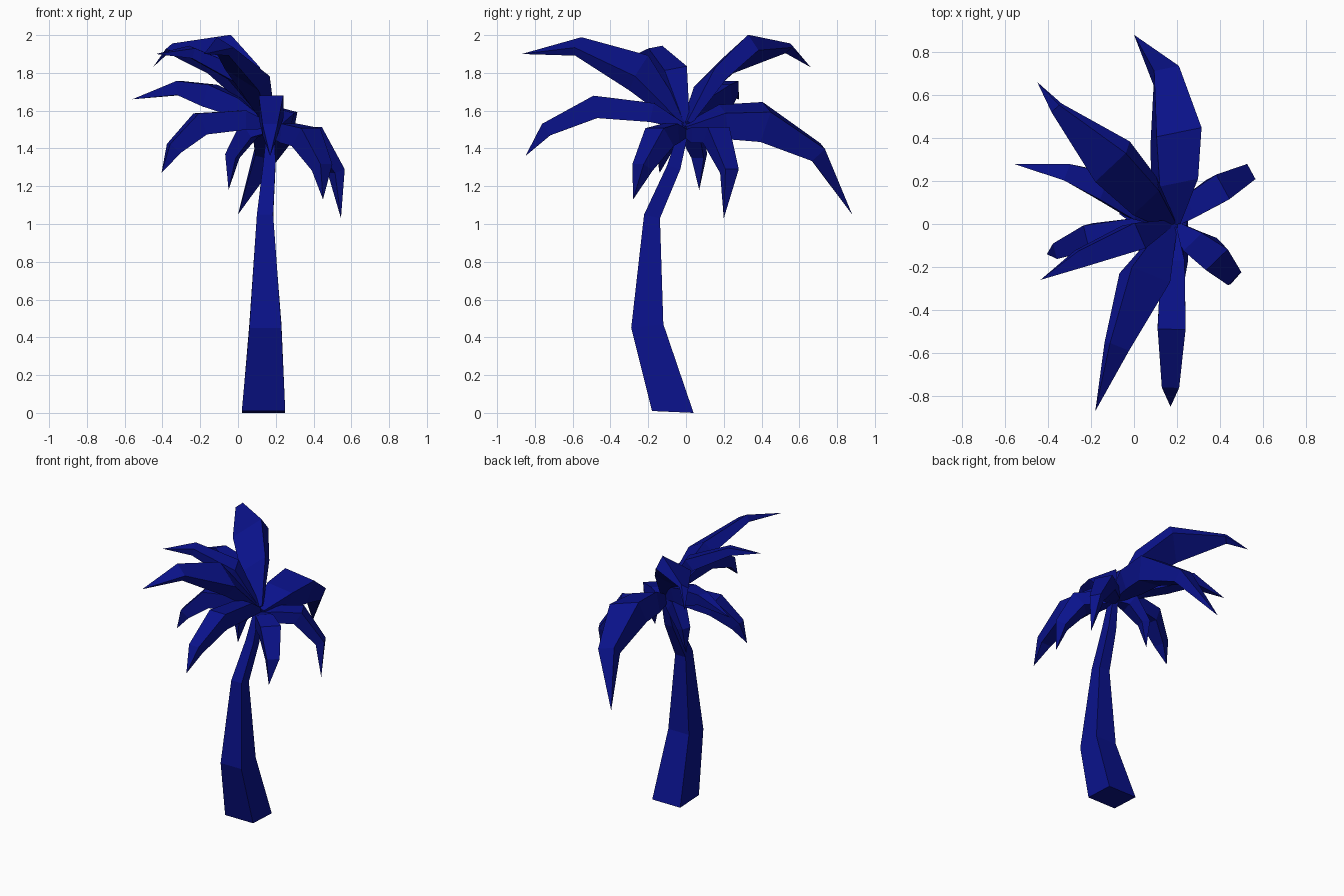
import bpy, bmesh
from math import sin, cos, radians
from mathutils import Vector

if "Cube" in bpy.data.objects:
    bpy.data.objects.remove(bpy.data.objects["Cube"])

mat = bpy.data.materials.new("deep_blue")
mat.diffuse_color = (0.003, 0.006, 0.26, 1)
mat.use_nodes = True
mat.node_tree.nodes["Principled BSDF"].inputs["Base Color"].default_value = mat.diffuse_color


def loft(name, rings, tip=None):
    """Skin four-sided rings into a closed flat-faced solid, optionally ending in a point."""
    bm = bmesh.new()
    loops = [[bm.verts.new(p) for p in r] for r in rings]
    bm.faces.new(loops[0][::-1])
    for a, b in zip(loops, loops[1:]):
        for i in range(4):
            j = (i + 1) % 4
            bm.faces.new((a[i], a[j], b[j], b[i]))
    if tip is None:
        bm.faces.new(loops[-1])
    else:
        t = bm.verts.new(tip)
        for i in range(4):
            bm.faces.new((loops[-1][i], loops[-1][(i + 1) % 4], t))
    bmesh.ops.recalc_face_normals(bm, faces=bm.faces)
    me = bpy.data.meshes.new(name)
    bm.to_mesh(me)
    bm.free()
    me.materials.append(mat)
    ob = bpy.data.objects.new(name, me)
    bpy.context.collection.objects.link(ob)


def frond(name, width, height, roll, pts, end=0.62):
    """Box-section leaf along a path; roll lifts the right-hand edge."""
    p = [Vector(q) for q in pts]
    scale = [0.28, 0.85, 1, end] if len(p) == 5 else [0.28, 1, end]
    heading = p[-1] - p[0]
    right = Vector((heading.y, -heading.x, 0)).normalized()
    side = right * cos(radians(roll)) + Vector((0, 0, sin(radians(roll))))
    rings = []
    for i, s in enumerate(scale):
        t = (p[i + 1] - p[max(i - 1, 0)]).normalized()
        up = side.cross(t).normalized()
        a, b = side * width * s / 2, up * height * s / 2
        rings.append([p[i] - a - b, p[i] + a - b, p[i] + a + b, p[i] - a + b])
    loft(name, rings, p[-1])


# Curved trunk: centre x, y, z, half size x, half size y, tilt
trunk = [(.135, -.07, .005, .115, .11, -.005), (.145, -.205, .46, .085, .085, .01),
         (.143, -.18, 1.04, .043, .042, -.01), (.165, -.065, 1.3, .033, .035, -.01),
         (.175, -.005, 1.52, .02, .025, 0)]
loft("trunk", [[(x + sx * a, y + sy * b, z + sy * k)
                for sx, sy in ((-1, -1), (1, -1), (1, 1), (-1, 1))]
               for x, y, z, a, b, k in trunk])

# Crown of drooping leaves
frond("back_frond", .22, .17, -14, [(.18, 0, 1.5), (.19, .2, 1.54), (.195, .4, 1.54),
                                    (.15, .69, 1.38), (0, .88, 1.05)], .55)
frond("back_left_upper_frond", .23, .1, 32, [(.17, 0, 1.52), (.05, .13, 1.75), (-.1, .29, 1.9),
                                             (-.36, .54, 1.93), (-.45, .66, 1.83)], .25)
frond("left_back_frond", .13, .12, 0, [(.16, 0, 1.52), (.0, .08, 1.62), (-.15, .18, 1.68),
                                       (-.31, .24, 1.72), (-.56, .28, 1.66)])
frond("left_low_frond", .12, .12, 0, [(.16, 0, 1.52), (.03, -.02, 1.55), (-.2, -.06, 1.53),
                                      (-.34, -.12, 1.4), (-.405, -.14, 1.27)])
frond("left_upper_frond", .13, .09, 10, [(.16, 0, 1.54), (.0, -.06, 1.79),
                                         (-.25, -.16, 1.91), (-.435, -.26, 1.9)])
frond("front_left_upper_frond", .22, .1, 30, [(.17, 0, 1.52), (.05, -.25, 1.8),
                                              (-.08, -.57, 1.94), (-.18, -.87, 1.9)], .5)
frond("front_frond", .13, .12, 0, [(.18, -.02, 1.52), (.18, -.18, 1.59), (.175, -.48, 1.62),
                                   (.17, -.74, 1.5), (.17, -.85, 1.36)])
frond("right_back_frond", .13, .1, 0, [(.18, 0, 1.48), (.26, .08, 1.47), (.39, .16, 1.47),
                                       (.52, .23, 1.28), (.545, .2, 1.03)])
frond("right_front_frond", .14, .12, 0, [(.18, 0, 1.48), (.27, -.08, 1.48), (.36, -.14, 1.46),
                                         (.445, -.23, 1.3), (.45, -.28, 1.13)])
frond("left_short_frond", .11, .1, 0, [(.17, 0, 1.5), (.06, .03, 1.5),
                                       (-.03, .07, 1.36), (-.05, .07, 1.18)])
